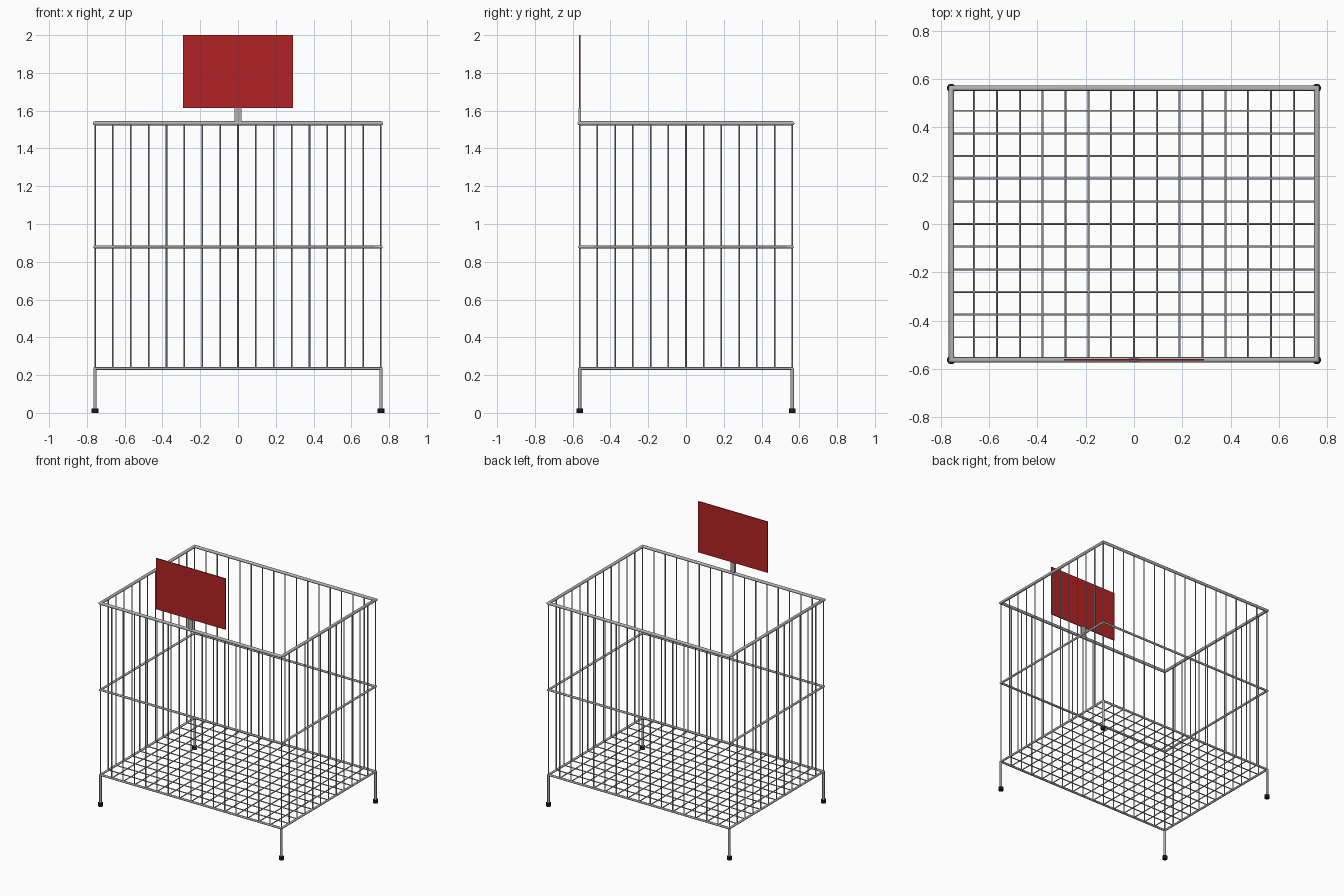
import bpy, bmesh, math
from mathutils import Vector

if "Cube" in bpy.data.objects:
    bpy.data.objects.remove(bpy.data.objects["Cube"], do_unlink=True)

HX, HY = 0.757, 0.563            # half width and depth of the cage
LOW, MID, TOP = 0.235, 0.878, 1.533
NX, NY = 16, 12                  # wire divisions
WIRE = 0.004
CORNERS = [(-HX, -HY), (HX, -HY), (HX, HY), (-HX, HY)]


def material(name, rgb, metallic=0.0):
    m = bpy.data.materials.new(name)
    m.use_nodes = True
    m.diffuse_color = (*rgb, 1)
    bsdf = m.node_tree.nodes["Principled BSDF"]
    bsdf.inputs["Base Color"].default_value = (*rgb, 1)
    bsdf.inputs["Roughness"].default_value = 0.5
    return m


steel = material("steel grey", (0.45, 0.45, 0.45))
red = material("sign red", (0.45, 0.016, 0.018))
black = material("rubber black", (0.01, 0.01, 0.01))


def finish(name, bm, mat, smooth=True):
    bmesh.ops.recalc_face_normals(bm, faces=bm.faces)
    mesh = bpy.data.meshes.new(name)
    bm.to_mesh(mesh)
    bm.free()
    mesh.materials.append(mat)
    ob = bpy.data.objects.new(name, mesh)
    bpy.context.collection.objects.link(ob)
    if smooth:
        bpy.ops.object.select_all(action='DESELECT')
        ob.select_set(True)
        bpy.context.view_layer.objects.active = ob
        bpy.ops.object.shade_smooth_by_angle(angle=math.radians(50))
    return ob


def rods(name, segments, radius, mat, sides=8):
    """Round bars between pairs of points, joined in one object."""
    bm = bmesh.new()
    for a, b in segments:
        a, b = Vector(a), Vector(b)
        d = b - a
        mtx = d.to_track_quat('Z', 'Y').to_matrix().to_4x4()
        mtx.translation = (a + b) / 2
        bmesh.ops.create_cone(bm, cap_ends=True, segments=sides, radius1=radius,
                              radius2=radius, depth=d.length, matrix=mtx)
    return finish(name, bm, mat)


def ring(name, z, radius, sides=12):
    """Rectangular tube frame with mitred corners."""
    bm = bmesh.new()
    loops = []
    for x, y in CORNERS:
        loop = []
        for i in range(sides):
            t = math.tau * i / sides
            out = radius * math.cos(t)
            loop.append(bm.verts.new((x + math.copysign(1, x) * out,
                                      y + math.copysign(1, y) * out,
                                      z + radius * math.sin(t))))
        loops.append(loop)
    for k in range(4):
        a, b = loops[k], loops[(k + 1) % 4]
        for i in range(sides):
            j = (i + 1) % sides
            bm.faces.new((a[i], a[j], b[j], b[i]))
    return finish(name, bm, steel)


def box(name, centre, size, mat):
    bm = bmesh.new()
    bmesh.ops.create_cube(bm, size=1)
    bmesh.ops.scale(bm, vec=size, verts=bm.verts)
    bmesh.ops.translate(bm, vec=centre, verts=bm.verts)
    return finish(name, bm, mat, smooth=False)


# Horizontal frames
ring("top_rail", TOP, 0.011)
ring("middle_rail", MID, 0.008)
ring("bottom_rail", LOW, 0.008)

xs = [-HX + 2 * HX * i / NX for i in range(NX + 1)]
ys = [-HY + 2 * HY * i / NY for i in range(NY + 1)]

# Upright wires on the four sides
for name, y in (("front_wires", -HY), ("back_wires", HY)):
    rods(name, [((x, y, LOW), (x, y, TOP)) for x in xs], WIRE, steel)
for name, x in (("right_wires", -HX), ("left_wires", HX)):
    rods(name, [((x, y, LOW), (x, y, TOP)) for y in ys[1:-1]], WIRE, steel)

# Floor grid
rods("floor_wires_lengthwise", [((x, -HY, LOW), (x, HY, LOW)) for x in xs[1:-1]], WIRE, steel)
rods("floor_wires_crosswise", [((-HX, y, LOW), (HX, y, LOW)) for y in ys[1:-1]], WIRE, steel)

# Legs and rubber feet
for x, y in CORNERS:
    place = ("front" if y < 0 else "back") + ("_left" if x > 0 else "_right")
    rods(place + "_leg", [((x, y, 0.01), (x, y, LOW))], 0.009, steel, 12)
    rods(place + "_foot", [((x, y, 0), (x, y, 0.024))], 0.018, black, 16)

# Sign and its bracket
box("sign_bracket", (0, -HY, 1.572), (0.036, 0.014, 0.082), steel)
box("sign_panel", (0, -HY, 1.807), (0.58, 0.007, 0.386), red)
